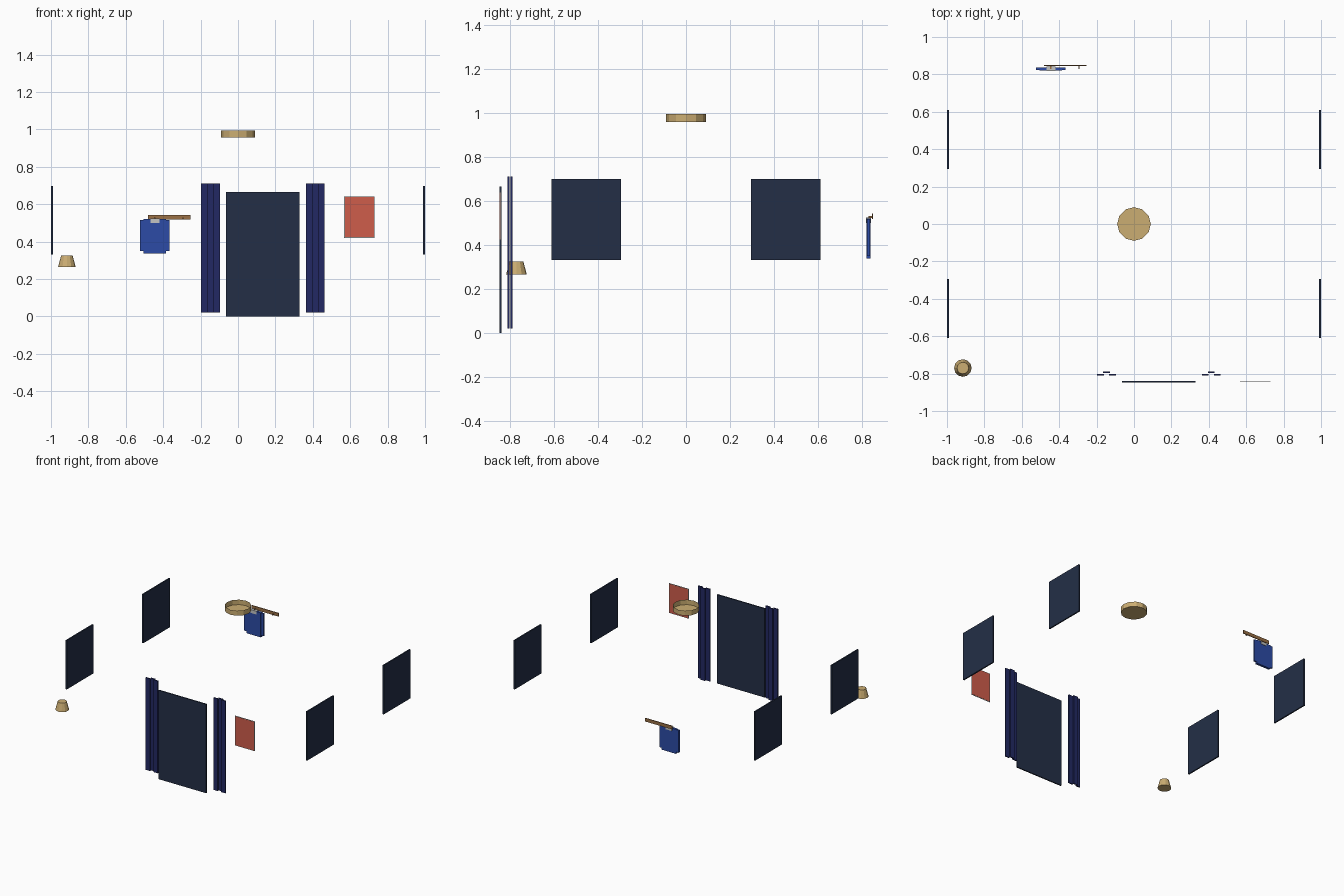
import bpy, bmesh
from mathutils import Matrix

if "Cube" in bpy.data.objects:
    bpy.data.objects.remove(bpy.data.objects["Cube"])


def material(name, rgb):
    m = bpy.data.materials.new(name)
    m.diffuse_color = (*rgb, 1)
    m.use_nodes = True
    m.node_tree.nodes["Principled BSDF"].inputs["Base Color"].default_value = m.diffuse_color
    return m


NAVY = material("night_navy", (0.017, 0.028, 0.062))
INDIGO = material("curtain_indigo", (0.016, 0.022, 0.125))
TAN = material("lamp_tan", (0.60, 0.42, 0.17))
BLUE = material("shirt_blue", (0.025, 0.07, 0.38))
GREY = material("pale_grey", (0.55, 0.56, 0.55))
RED = material("poster_red", (0.62, 0.11, 0.07))
WOOD = material("rail_wood", (0.32, 0.16, 0.06))


def finish(name, bm, mat):
    me = bpy.data.meshes.new(name)
    bm.to_mesh(me)
    bm.free()
    me.materials.append(mat)
    ob = bpy.data.objects.new(name, me)
    bpy.context.collection.objects.link(ob)
    return ob


def box(name, x, y, z, mat):
    """Box from (min, max) ranges on each axis."""
    bm = bmesh.new()
    size = [r[1] - r[0] for r in (x, y, z)]
    mid = [(r[1] + r[0]) / 2 for r in (x, y, z)]
    bmesh.ops.create_cube(bm, size=1, matrix=Matrix.Translation(mid) @ Matrix.Diagonal((*size, 1)))
    return finish(name, bm, mat)


def drum(name, centre, r_low, r_high, z0, z1, open_top):
    """Twelve-sided shade, optionally without its top."""
    bm = bmesh.new()
    bmesh.ops.create_cone(bm, cap_ends=True, segments=12, radius1=r_low, radius2=r_high,
                          depth=z1 - z0, matrix=Matrix.Translation((*centre, (z0 + z1) / 2)))
    if open_top:
        top = [f for f in bm.faces if f.normal.z > 0.9]
        bmesh.ops.delete(bm, geom=top, context='FACES_ONLY')
    return finish(name, bm, TAN)


# windows on both side walls
for sx, side in ((-1, "left"), (1, "right")):
    for sy, place in ((-1, "front"), (1, "back")):
        box(f"window_{side}_{place}", sorted((sx * 0.99, sx)),
            sorted((sy * 0.295, sy * 0.61)), (0.332, 0.698), NAVY)

# large front window and its curtains, three folds each
box("large_window", (-0.063, 0.33), (-0.848, -0.839), (0, 0.665), NAVY)
for cx, side in ((-0.147, "left"), (0.413, "right")):
    for i in (-1, 0, 1):
        y = -0.806 if i else -0.793
        x = cx + i * 0.032
        box(f"curtain_{side}_fold_{i + 2}", (x - 0.018, x + 0.018),
            (y - 0.004, y + 0.004), (0.02, 0.71), INDIGO)

# poster: grey backing with a red sheet on both sides
box("poster_backing", (0.568, 0.73), (-0.845, -0.842), (0.42, 0.642), GREY)
for y, side in ((-0.846, "outer"), (-0.842, "inner")):
    box(f"poster_sheet_{side}", (0.572, 0.726), (y, y + 0.001), (0.424, 0.638), RED)

# lamps
drum("ceiling_lamp", (0, 0), 0.09, 0.09, 0.957, 0.994, True)
drum("lamp_shade", (-0.915, -0.77), 0.047, 0.031, 0.265, 0.325, False)

# coat rail with pegs
box("coat_rail", (-0.48, -0.255), (0.844, 0.85), (0.518, 0.543), WOOD)
for x in (-0.445, -0.295):
    box("rail_peg", (x - 0.003, x + 0.003), (0.829, 0.844), (0.522, 0.53), WOOD)

# hanging shirt
box("shirt_body", (-0.504, -0.386), (0.820, 0.838), (0.337, 0.52), BLUE)
for s, side in ((-1, "left"), (1, "right")):
    x = -0.445 + s * 0.055
    box(f"shirt_sleeve_{side}", (x - 0.025, x + 0.025), (0.823, 0.836), (0.35, 0.517), BLUE)
box("shirt_collar", (-0.469, -0.421), (0.817, 0.841), (0.5, 0.524), GREY)
